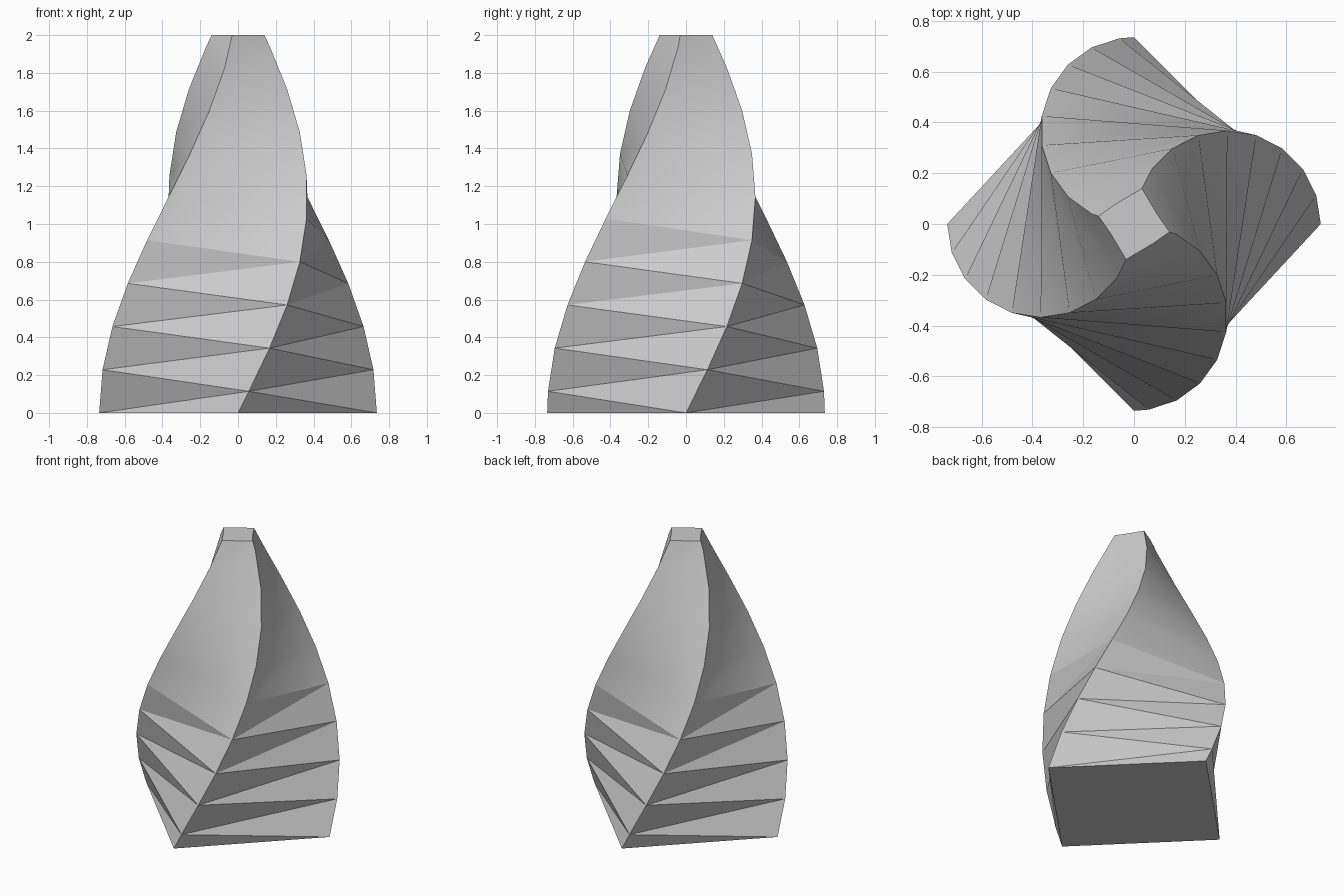
import bpy, bmesh
from math import cos, sin, pi, radians

cube = bpy.data.objects.get("Cube")
if cube:
    bpy.data.objects.remove(cube, do_unlink=True)

BASE_RADIUS = 0.735
TWIST = radians(4.5)      # turn per half storey
HEIGHT = 2.0
STEP = HEIGHT / 17.5      # height of a half storey


def corner_point(corner, step):
    """Corner spirals inward as the square turns and shrinks."""
    turn = step * TWIST
    r = BASE_RADIUS * cos(turn)
    a = corner * pi / 2 + turn
    return (r * cos(a), r * sin(a), step * STEP)


bm = bmesh.new()

# Four spiral corners; neighbours are staggered by half a storey
chains = []
for c in range(4):
    steps = list(range(0, 19, 2)) if c % 2 == 0 else [0] + list(range(1, 20, 2))
    chains.append([(s, bm.verts.new(corner_point(c, s))) for s in steps])

# Zigzag triangles between neighbouring corners
for c in range(4):
    a, b = chains[c], chains[(c + 1) % 4]
    i = j = 0
    while i < len(a) - 1 or j < len(b) - 1:
        if j == len(b) - 1 or (i < len(a) - 1 and a[i + 1][0] < b[j + 1][0]):
            bm.faces.new((a[i][1], b[j][1], a[i + 1][1]))
            i += 1
        else:
            bm.faces.new((a[i][1], b[j][1], b[j + 1][1]))
            j += 1

# Square base
bm.faces.new([chain[0][1] for chain in reversed(chains)])

# Flat top, cut level and capped
cut = bmesh.ops.bisect_plane(
    bm, geom=bm.verts[:] + bm.edges[:] + bm.faces[:],
    plane_co=(0, 0, HEIGHT), plane_no=(0, 0, 1), clear_outer=True)
rim = [e for e in cut["geom_cut"] if isinstance(e, bmesh.types.BMEdge)]
bmesh.ops.edgeloop_fill(bm, edges=rim)
bmesh.ops.recalc_face_normals(bm, faces=bm.faces[:])

mesh = bpy.data.meshes.new("twisted_tower")
bm.to_mesh(mesh)
bm.free()
tower = bpy.data.objects.new("twisted_tower", mesh)
bpy.context.collection.objects.link(tower)

# Plain grey material
grey = bpy.data.materials.new("light grey")
grey.use_nodes = True
colour = (0.6, 0.6, 0.6, 1)
grey.diffuse_color = colour
grey.node_tree.nodes["Principled BSDF"].inputs["Base Color"].default_value = colour
mesh.materials.append(grey)

# Smooth the shallow folds, keep the steep ones crisp
bpy.ops.object.select_all(action="DESELECT")
tower.select_set(True)
bpy.context.view_layer.objects.active = tower
bpy.ops.object.shade_smooth_by_angle(angle=radians(30))
